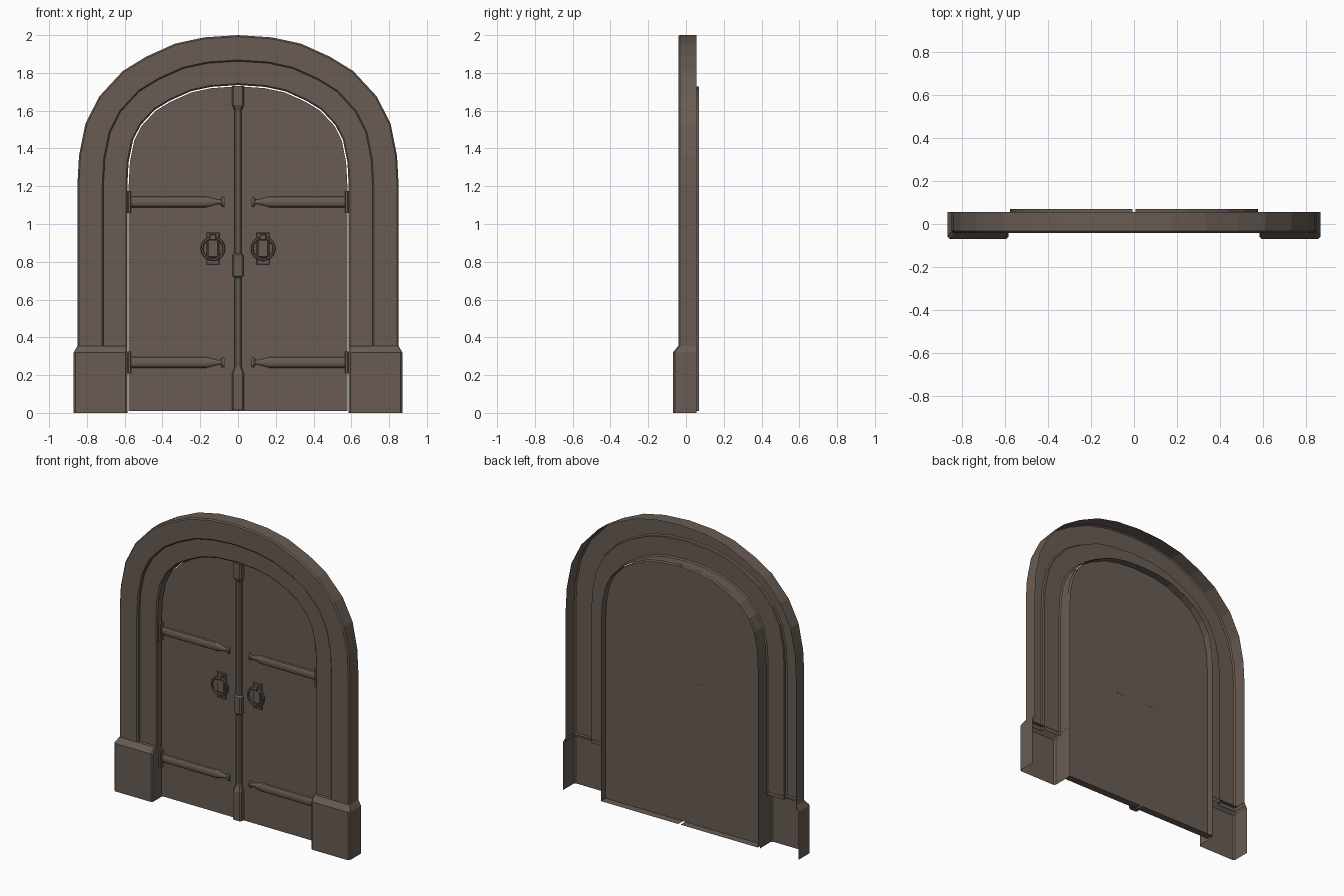
import bpy, bmesh, math
from mathutils import Vector

if "Cube" in bpy.data.objects:
    bpy.data.objects.remove(bpy.data.objects["Cube"])

brown = bpy.data.materials.new("dark_brown")
brown.diffuse_color = (0.14, 0.107, 0.087, 1)
brown.use_nodes = True
brown.node_tree.nodes["Principled BSDF"].inputs["Base Color"].default_value = brown.diffuse_color


def finish(name, bm, mirror=False):
    bmesh.ops.recalc_face_normals(bm, faces=bm.faces)
    bm.normal_update()
    # open-backed shells must face the front
    if sum(f.normal.y * f.calc_area() for f in bm.faces) > 1e-5:
        bmesh.ops.reverse_faces(bm, faces=bm.faces)
    me = bpy.data.meshes.new(name)
    bm.to_mesh(me)
    bm.free()
    me.materials.append(brown)
    ob = bpy.data.objects.new(name, me)
    bpy.context.collection.objects.link(ob)
    if mirror:
        ob.modifiers.new("mirror", 'MIRROR').use_axis[0] = True
        ob.modifiers["mirror"].use_mirror_merge = False
    return ob


def loft(name, rings, around=False, loop=False, caps=False, mirror=False):
    bm = bmesh.new()
    vs = [[bm.verts.new(p) for p in r] for r in rings]
    n, m = len(vs), len(vs[0])
    for i in range(n if loop else n - 1):
        a, b = vs[i], vs[(i + 1) % n]
        for j in range(m if around else m - 1):
            k = (j + 1) % m
            bm.faces.new((a[j], a[k], b[k], b[j]))
    if caps:
        bm.faces.new(vs[0])
        bm.faces.new(vs[-1])
    return finish(name, bm, mirror)


def offset(path, d):
    out = []
    for i, p in enumerate(path):
        t1 = (p - path[i - 1]).normalized() if i else None
        t2 = (path[i + 1] - p).normalized() if i < len(path) - 1 else t1
        t1 = t1 or t2
        n1, n2 = Vector((-t1.y, t1.x)), Vector((-t2.y, t2.x))
        out.append(p + (n1 + n2) / (1 + n1.dot(n2)) * d)
    return out


# Outer arch outline (x, z), right half then mirrored
half = [(.85, .33), (.85, 1.21), (.842, 1.36), (.808, 1.53), (.735, 1.675),
        (.61, 1.81), (.486, 1.886), (.333, 1.955), (.18, 1.988), (0, 2)]
path = [Vector(p) for p in half] + [Vector((-x, z)) for x, z in half[-2::-1]]

# Stepped arch frame, open at the back: (inset, y)
profile = [(0, .055), (0, -.033), (.008, -.041), (.131, -.041), (.138, -.034),
           (.138, -.018), (.256, -.018), (.264, -.01), (.264, .055)]
loft("arch_frame", [[(p.x, y, p.y) for p in offset(path, d)] for d, y in profile])


# Plinth blocks with sloped tops
def plinth_ring(z, xo, xi, yf, c):
    return [(xo, .055, z), (xo, yf + c, z), (xo - c, yf, z),
            (xi + c, yf, z), (xi, yf + c, z), (xi, .055, z)]


loft("plinth", [plinth_ring(0, .87, .585, -.069, .01),
                plinth_ring(.32, .87, .585, -.069, .01),
                plinth_ring(.355, .85, .585, -.041, .007),
                plinth_ring(.355, .848, .587, -.016, .007)], mirror=True)

# Door leaves: front sheet with a rim turned to the back
FACE = .02
leaf = offset(path, .271)[1:len(half)]
top = leaf[-1].y
outline = [(0, .01), (.008, .01), (leaf[0].x, .01)]
outline += [(p.x, p.y) for p in leaf[:-1]] + [(.008, top), (0, top)]
bm = bmesh.new()
front = [bm.verts.new((x, FACE, z)) for x, z in outline]
back = [bm.verts.new((x, .07, z)) for x, z in outline[1:-1]]
bm.faces.new(front)
for i in range(len(back) - 1):
    bm.faces.new((front[i + 1], front[i + 2], back[i + 1], back[i]))
finish("door_leaf", bm, True)

# Centre bar with thicker foot, middle and head: (z, half width, front y)
bar = [(.015, .032, -.016), (.205, .032, -.016), (.25, .018, -.002),
       (.715, .018, -.002), (.725, .028, -.012), (.835, .028, -.012),
       (.845, .018, -.002), (1.6, .018, -.002), (1.63, .032, -.016),
       (1.73, .032, -.016)]
loft("centre_bar", [[(-w, FACE, z), (-w, y + .008, z), (-w + .008, y, z),
                     (w - .008, y, z), (w, y + .008, z), (w, FACE, z)]
                    for z, w, y in bar], caps=True)


# Strap hinges: (x, half height, depth)
def arc(x, z0, h, d, n=6):
    return [(x, FACE - d * math.sin(math.pi * i / n),
             z0 - h * math.cos(math.pi * i / n)) for i in range(n + 1)]


strap = [(.58, .029, .016), (.17, .029, .016), (.108, .012, .012),
         (.092, .012, .012), (.084, .026, .016), (.072, .024, .014)]
for label, z0 in (("lower", .267), ("upper", 1.117)):
    loft(label + "_hinge_strap", [arc(x, z0, h, d) for x, h, d in strap],
         caps=True, mirror=True)
    loft(label + "_hinge_knuckle",
         [[(x, FACE, z), (x, -.004, z), (x - .004, -.008, z), (x - .014, -.008, z),
           (x - .018, -.004, z), (x - .018, FACE, z)]
          for x, z in ((.584, z0 - .058), (.584, z0 + .058))],
         caps=True, mirror=True)

# Handle plates and hanging rings
CX, CZ = .133, .87


def plate(name, w, h, y0, y1, cz=CZ, c=.004):
    loft(name, [[(CX + sx * (w - i), y, cz + sz * (h - i))
                 for sx, sz in ((-1, -1), (1, -1), (1, 1), (-1, 1))]
                for y, i in ((y0, 0), (y1 + c, 0), (y1, c))],
         around=True, caps=True, mirror=True)


plate("handle_plate", .034, .085, FACE + .001, .012)
plate("handle_boss", .028, .047, .013, .004)
plate("handle_clasp", .017, .015, .013, -.012, CZ + .06)

R, r, N, M = .058, .0075, 20, 6
loft("handle_ring",
     [[(CX + (R + r * math.cos(b)) * math.cos(a), -.002 + r * math.sin(b),
        CZ + (R + r * math.cos(b)) * math.sin(a))
       for b in (2 * math.pi * j / M for j in range(M))]
      for a in (2 * math.pi * i / N for i in range(N))],
     around=True, loop=True, mirror=True)
